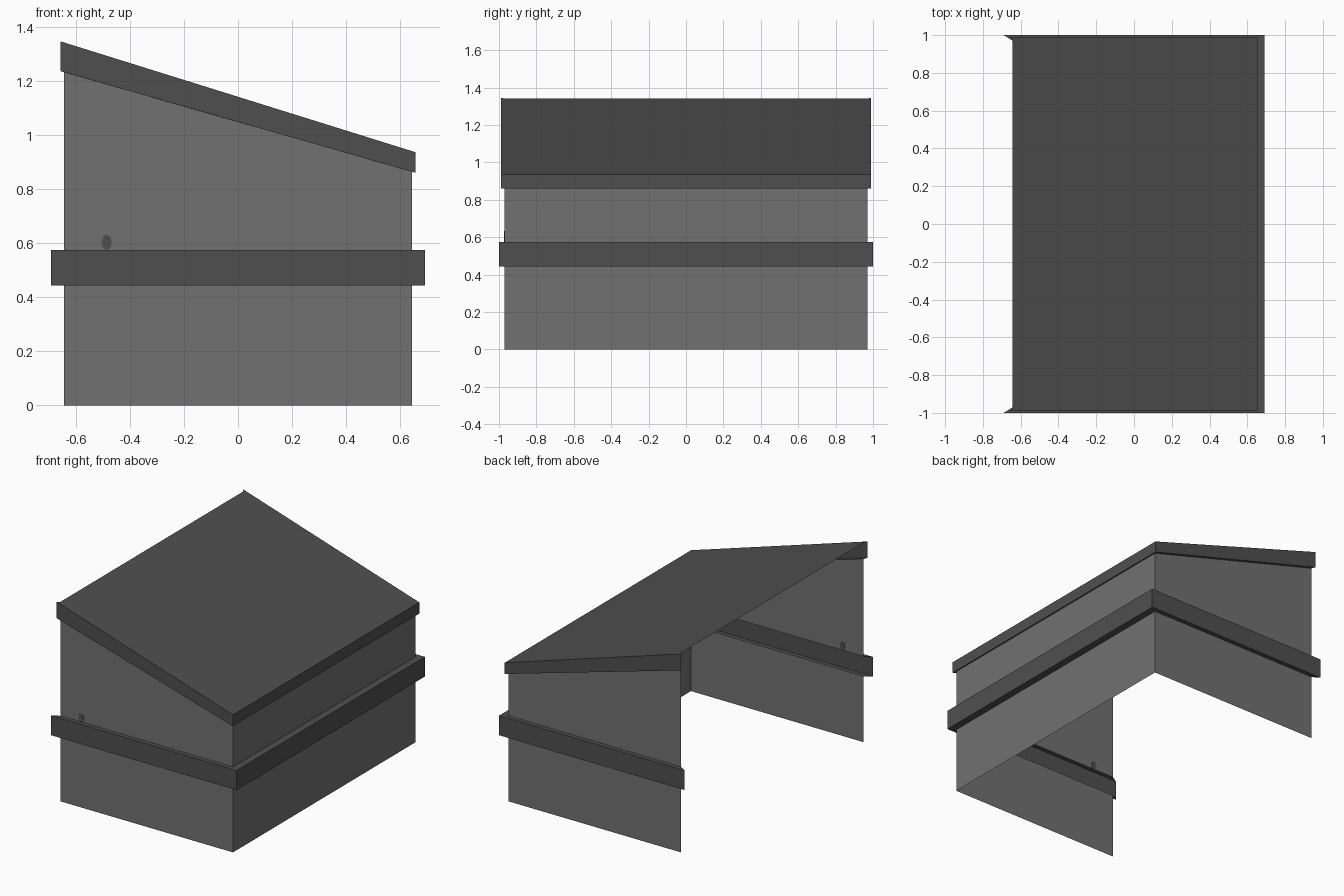
import bpy, bmesh, math
from mathutils import Matrix

if "Cube" in bpy.data.objects:
    bpy.data.objects.remove(bpy.data.objects["Cube"])


def material(name, v):
    m = bpy.data.materials.new(name)
    m.diffuse_color = (v, v, v, 1)
    m.use_nodes = True
    m.node_tree.nodes["Principled BSDF"].inputs["Base Color"].default_value = m.diffuse_color
    return m


LIGHT = material("mid grey wall", 0.165)
DARK = material("dark grey trim", 0.078)

WALL, BAND, EAVE = (0.642, 0.97), (0.69, 1.0), (0.655, 0.99)


def ring(size, z_left, z_right=None):
    """U-shaped three-sided outline, open on the left."""
    x, y = size
    zr = z_left if z_right is None else z_right
    return [(-x, -y, z_left), (x, -y, zr), (x, y, zr), (-x, y, z_left)]


def finish(name, bm, mat):
    me = bpy.data.meshes.new(name)
    bm.to_mesh(me)
    bm.free()
    me.materials.append(mat)
    ob = bpy.data.objects.new(name, me)
    bpy.context.collection.objects.link(ob)


def shell(name, rings, mat, cap=False):
    bm = bmesh.new()
    rows = [[bm.verts.new(p) for p in r] for r in rings]
    for a, b in zip(rows, rows[1:]):
        for i in range(3):
            bm.faces.new((a[i], a[i + 1], b[i + 1], b[i]))
    if cap:  # sloping roof sheet, its open edge set back to the wall ends
        fl, fr, br, bl = rows[-1]
        x, y = WALL
        z = fl.co.z + (fr.co.z - fl.co.z) * (EAVE[0] - x) / (2 * EAVE[0])
        bi, fi = bm.verts.new((-x, y, z)), bm.verts.new((-x, -y, z))
        bm.faces.new((fl, fr, br, bl, bi, fi))
    finish(name, bm, mat)


# Walls below and above the band
shell("lower_walls", [ring(WALL, 0), ring(WALL, 0.443)], LIGHT)
shell("upper_walls", [ring(WALL, 0.575), ring(WALL, 1.231, 0.864)], LIGHT)

# Hollow band pushed out from the walls
shell("band", [ring(WALL, 0.443), ring(BAND, 0.443),
               ring(BAND, 0.575), ring(WALL, 0.575)], DARK)

# Roof with eave underside and fascia
shell("roof", [ring(WALL, 1.231, 0.864), ring(EAVE, 1.235, 0.86),
               ring(EAVE, 1.345, 0.936)], DARK, cap=True)

# Small dark mark on the front wall, seen from both sides
bm = bmesh.new()
bmesh.ops.create_cone(bm, cap_ends=True, segments=8, radius1=1, radius2=1, depth=1,
                      matrix=Matrix.Translation((-0.485, -WALL[1], 0.603))
                      @ Matrix.Diagonal((0.019, 0.005, 0.029, 1))
                      @ Matrix.Rotation(math.pi / 2, 4, 'X'))
finish("wall_mark", bm, DARK)
